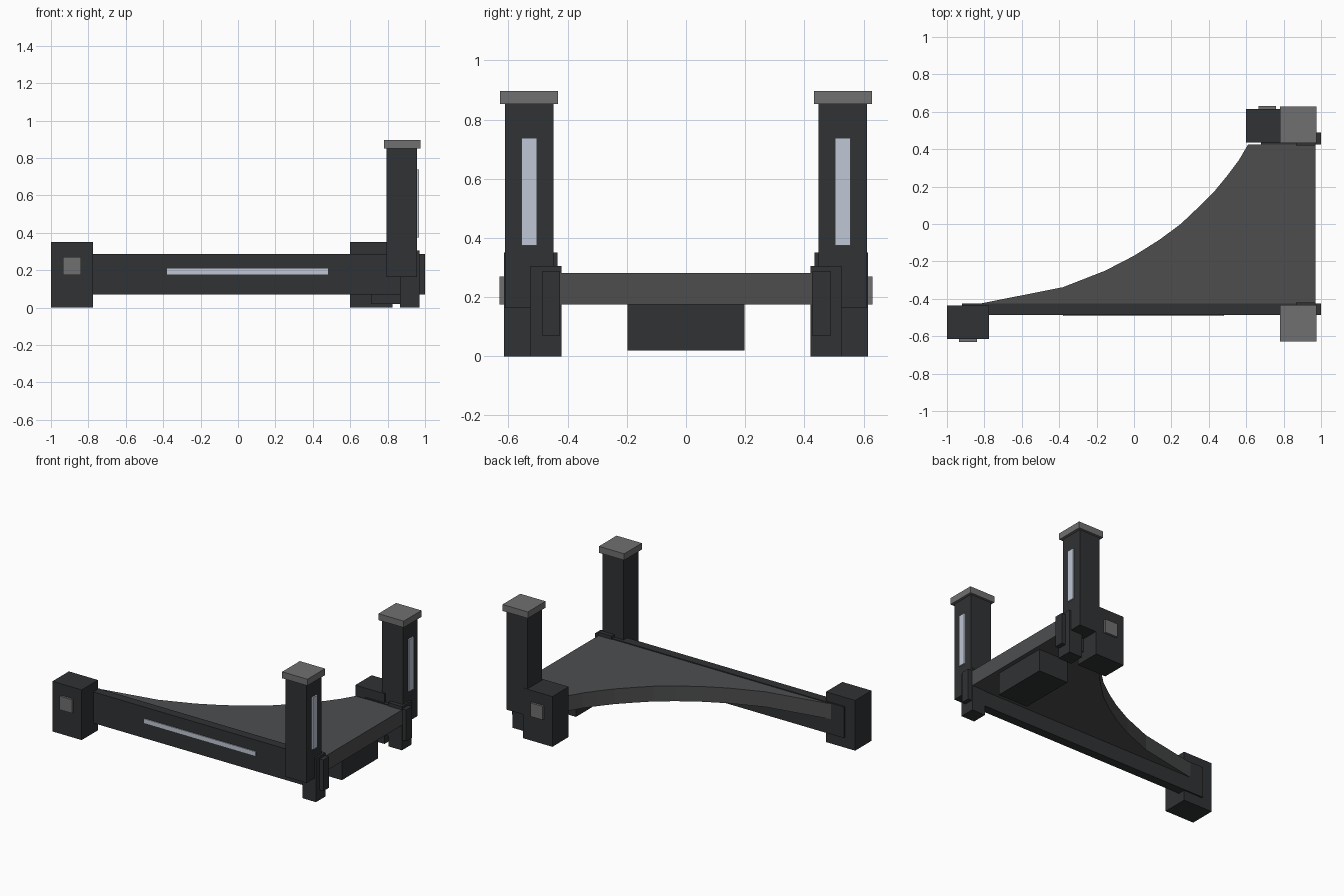
import bpy, bmesh

if "Cube" in bpy.data.objects:
    bpy.data.objects.remove(bpy.data.objects["Cube"])


def material(name, rgb):
    m = bpy.data.materials.new(name)
    m.diffuse_color = (*rgb, 1)
    m.use_nodes = True
    m.node_tree.nodes["Principled BSDF"].inputs["Base Color"].default_value = m.diffuse_color
    return m


DARK = material("dark_metal", (0.03, 0.032, 0.034))
DECK = material("deck_grey", (0.075, 0.076, 0.078))
GREY = material("cap_grey", (0.16, 0.16, 0.16))
LIGHT = material("light_panel", (0.52, 0.57, 0.66))


def prism(name, outline, z0, z1, mat):
    """Extrude an xy outline from z0 to z1."""
    bm = bmesh.new()
    face = bm.faces.new([bm.verts.new((x, y, z0)) for x, y in outline])
    top = bmesh.ops.extrude_face_region(bm, geom=[face])["geom"]
    verts = [v for v in top if isinstance(v, bmesh.types.BMVert)]
    bmesh.ops.translate(bm, verts=verts, vec=(0, 0, z1 - z0))
    bmesh.ops.recalc_face_normals(bm, faces=bm.faces)
    mesh = bpy.data.meshes.new(name)
    bm.to_mesh(mesh)
    bm.free()
    mesh.materials.append(mat)
    ob = bpy.data.objects.new(name, mesh)
    bpy.context.collection.objects.link(ob)
    return ob


def box(name, x, y, z, mat=DARK):
    return prism(name, [(x[0], y[0]), (x[1], y[0]), (x[1], y[1]), (x[0], y[1])], *z, mat)


# Deck with the concave swept edge
curve = [(0.61, 0.425), (0.56, 0.34), (0.5, 0.26), (0.43, 0.175), (0.345, 0.09),
         (0.25, 0.0), (0.135, -0.085), (0.0, -0.17), (-0.155, -0.25),
         (-0.38, -0.338), (-0.82, -0.425)]
prism("deck", [(0.97, -0.425), (0.97, 0.425)] + curve, 0.175, 0.281, DECK)

# Side beams and the light strip on the long one
box("front_beam", (-0.92, 1.0), (-0.487, -0.425), (0.07, 0.287))
box("back_beam", (0.68, 1.0), (0.425, 0.49), (0.07, 0.287))
box("beam_light", (-0.38, 0.48), (-0.493, -0.48), (0.178, 0.208), LIGHT)

# End blocks with small outer plates
for side, s, x0 in (("front", -1, -1.0), ("back", 1, 0.6)):
    ys = sorted((s * 0.435, s * 0.615))
    box(side + "_end_block", (x0, x0 + 0.225), ys, (0, 0.35))
    yp = sorted((s * 0.61, s * 0.63))
    box(side + "_block_plate", (x0 + 0.065, x0 + 0.16), yp, (0.175, 0.27), GREY)

# Towers, caps, light panels and feet on both sides
for side, s in (("front", -1), ("back", 1)):
    def span(a, b):
        return sorted((s * a, s * b))
    box(side + "_tower", (0.795, 0.957), span(0.448, 0.612), (0.163, 0.855))
    box(side + "_tower_cap", (0.78, 0.975), span(0.433, 0.628), (0.852, 0.897), GREY)
    box(side + "_tower_light", (0.95, 0.967), span(0.504, 0.556), (0.375, 0.738), LIGHT)
    box(side + "_foot", (0.867, 0.97), span(0.42, 0.526), (0, 0.305))

# Equipment box under the deck
box("underdeck_box", (0.71, 0.94), (-0.198, 0.198), (0.02, 0.176))
